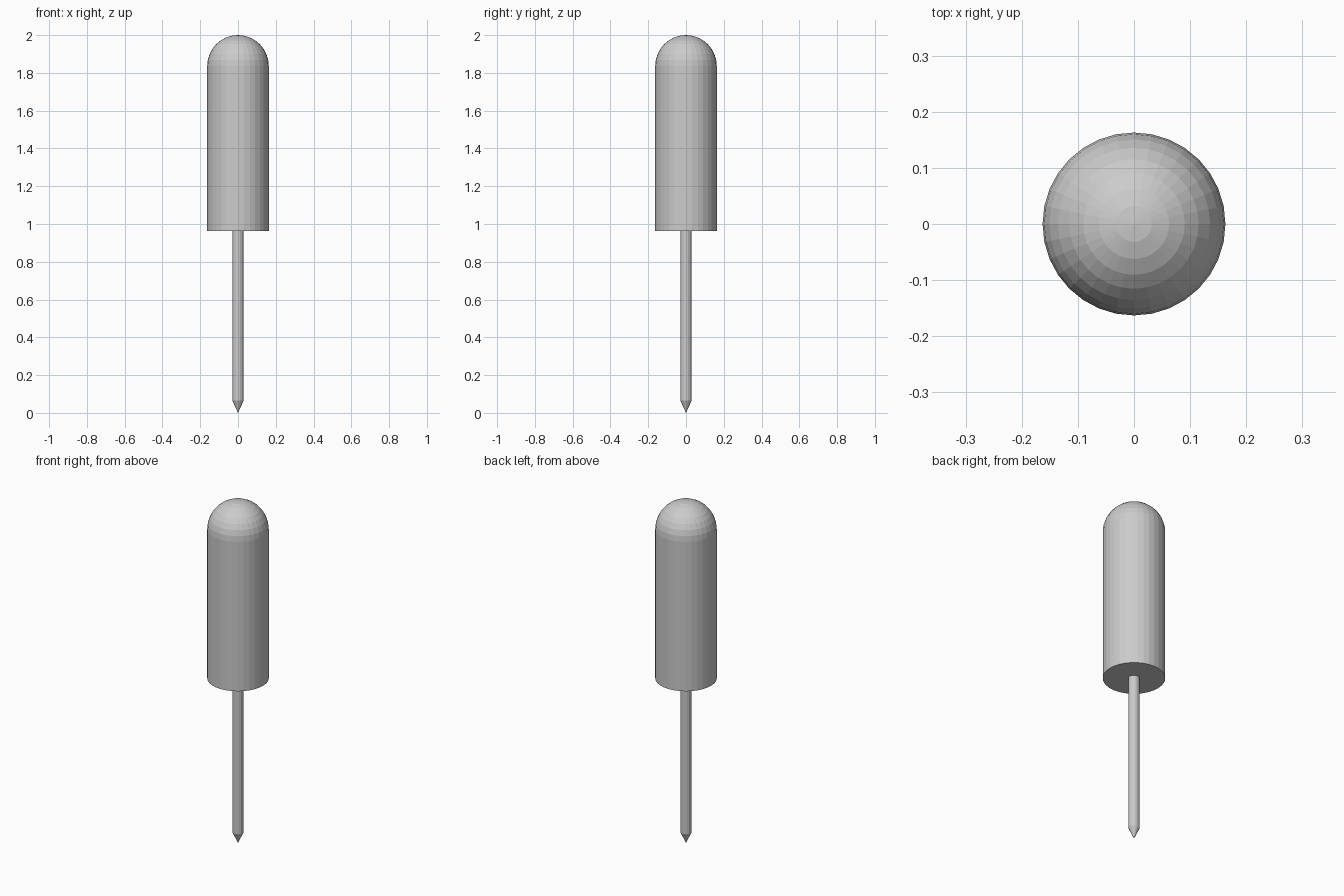
import bpy, bmesh, math

if "Cube" in bpy.data.objects:
    bpy.data.objects.remove(bpy.data.objects["Cube"])


def lathe(name, profile, sides):
    """Revolve (radius, z) points, bottom to top, around the z axis."""
    bm = bmesh.new()
    rings = []
    for r, z in profile:
        if r == 0:
            rings.append([bm.verts.new((0, 0, z))] * sides)
        else:
            rings.append([bm.verts.new((r * math.cos(2 * math.pi * i / sides),
                                        r * math.sin(2 * math.pi * i / sides), z))
                          for i in range(sides)])
    for low, high in zip(rings, rings[1:]):
        for i in range(sides):
            j = (i + 1) % sides
            corners = list(dict.fromkeys((low[i], low[j], high[j], high[i])))
            bm.faces.new(corners)
    # Flat caps on open ends
    if profile[0][0] > 0:
        bm.faces.new(rings[0][::-1])
    if profile[-1][0] > 0:
        bm.faces.new(rings[-1])
    mesh = bpy.data.meshes.new(name)
    bm.to_mesh(mesh)
    bm.free()
    obj = bpy.data.objects.new(name, mesh)
    bpy.context.collection.objects.link(obj)
    return obj


# Handle: straight grip with a hemispherical end
R = 0.163
dome_z = 2.0 - R
dome = [(R * math.cos(math.radians(11.25 * k)), dome_z + R * math.sin(math.radians(11.25 * k)))
        for k in range(8)]
lathe("handle", [(R, 0.963)] + dome + [(0, 2.0)], 32)

# Shaft: thin rod set into the handle
lathe("shaft", [(0.03, 0.065), (0.03, 0.97)], 16)

# Tip: short pointed cone under the shaft
lathe("tip", [(0, 0.0), (0.03, 0.065)], 16)
